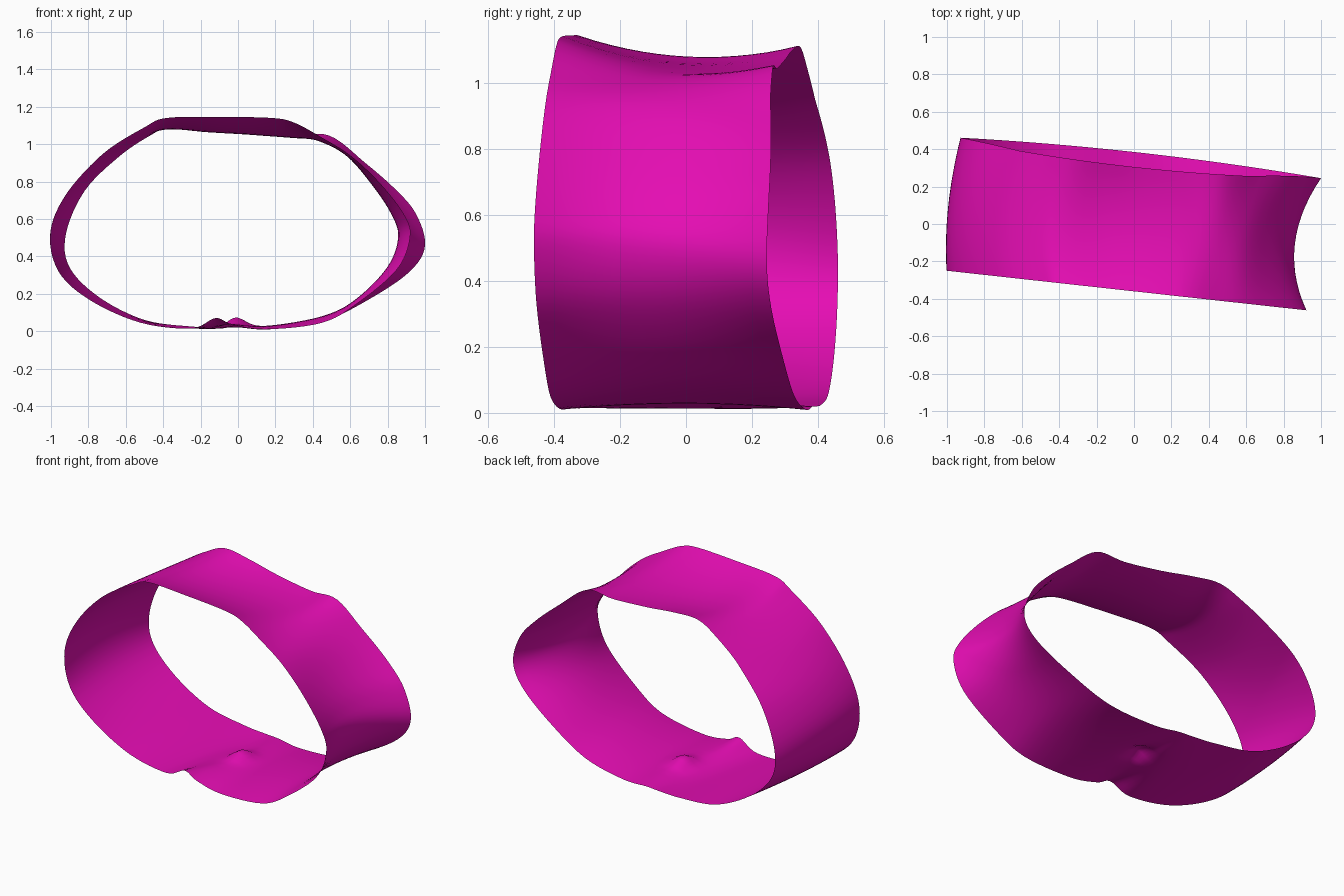
import bpy
import bmesh
import math
from mathutils import Vector

cube = bpy.data.objects.get("Cube")
if cube:
    bpy.data.objects.remove(cube, do_unlink=True)

STEPS_AROUND = 6   # subdivisions between profile points
STEPS_ACROSS = 14  # subdivisions from front rim to back rim

# Profiles (x, z) of the band, counter-clockwise from the +x side
front_rim = [
    (.92, .50), (.89, .62), (.76, .79), (.60, .94), (.44, 1.04), (.30, 1.115),
    (.18, 1.14), (-.1, 1.145), (-.38, 1.14), (-.5, 1.09), (-.72, .95), (-.91, .74),
    (-1, .53), (-.96, .32), (-.79, .165), (-.52, .045), (-.25, .015), (-.12, .07),
    (-.03, .035), (.15, .01), (.45, .045), (.64, .15), (.85, .33)]
middle = [
    (.86, .50), (.82, .63), (.72, .78), (.59, .93), (.45, 1.01), (.3, 1.04),
    (.1, 1.055), (-.15, 1.065), (-.38, 1.08), (-.52, 1.04), (-.72, .92), (-.9, .74),
    (-.99, .53), (-.95, .33), (-.78, .17), (-.51, .055), (-.25, .015), (-.1, .02),
    (0, .035), (.17, .03), (.45, .08), (.63, .17), (.8, .34)]
back_rim = [
    (1, .46), (.95, .63), (.84, .76), (.68, .9), (.49, 1.045), (.3, 1.045),
    (.05, 1.07), (-.15, 1.1), (-.33, 1.11), (-.48, 1.04), (-.64, .93), (-.82, .75),
    (-.92, .52), (-.9, .34), (-.74, .18), (-.5, .06), (-.25, .025), (-.1, .02),
    (0, .02), (.17, .01), (.45, .05), (.7, .17), (.92, .32)]


def closed_curve(points):
    """Smooth closed curve through the points."""
    pts = [Vector(p) for p in points]
    n = len(pts)
    result = []
    for i in range(n):
        a, b, c, d = (pts[(i + k) % n] for k in (-1, 0, 1, 2))
        for s in range(STEPS_AROUND):
            u = s / STEPS_AROUND
            result.append(b + (c - a) * u / 2
                          + (a * 2 - b * 5 + c * 4 - d) * u * u / 2
                          + (b * 3 - a - c * 3 + d) * u ** 3 / 2)
    return result


def front_y(x):
    return -.36 - .11 * x


def back_y(x, z):
    # the upper half of the back rim is drawn forward
    lift = min(max((z - .45) / .5, 0), 1)
    return .385 - .11 * x - .03 * x * x - .08 * (1 - x * x) * lift


def band_point(f, m, b, t):
    p = f * (1 - t) * (1 - 2 * t) + m * 4 * t * (1 - t) + b * t * (2 * t - 1)
    y = front_y(f.x) * (1 - t) + back_y(b.x, b.y) * t
    z = p.y
    # small dent pushed into the underside
    if z < .3:
        z += .045 * math.exp(-((p.x + .01) ** 2 + (y - .04) ** 2) / .004)
    return (p.x, y, z)


# Band surface
bm = bmesh.new()
curves = [closed_curve(c) for c in (front_rim, middle, back_rim)]
rows = []
for j in range(STEPS_ACROSS + 1):
    t = j / STEPS_ACROSS
    rows.append([bm.verts.new(band_point(f, m, b, t)) for f, m, b in zip(*curves)])
for near, far in zip(rows, rows[1:]):
    for i in range(len(near)):
        k = (i + 1) % len(near)
        face = bm.faces.new((near[i], near[k], far[k], far[i]))
        face.smooth = True
bmesh.ops.recalc_face_normals(bm, faces=bm.faces)
widest = max(bm.faces, key=lambda f: f.calc_center_median().x)
if widest.normal.x < 0:
    bmesh.ops.reverse_faces(bm, faces=bm.faces)

mesh = bpy.data.meshes.new("fabric_band")
bm.to_mesh(mesh)
bm.free()
band = bpy.data.objects.new("fabric_band", mesh)
bpy.context.collection.objects.link(band)

# Material
colour = (.78, .004, .45, 1)
magenta = bpy.data.materials.new("magenta")
magenta.use_nodes = True
magenta.diffuse_color = colour
magenta.node_tree.nodes["Principled BSDF"].inputs["Base Color"].default_value = colour
mesh.materials.append(magenta)
